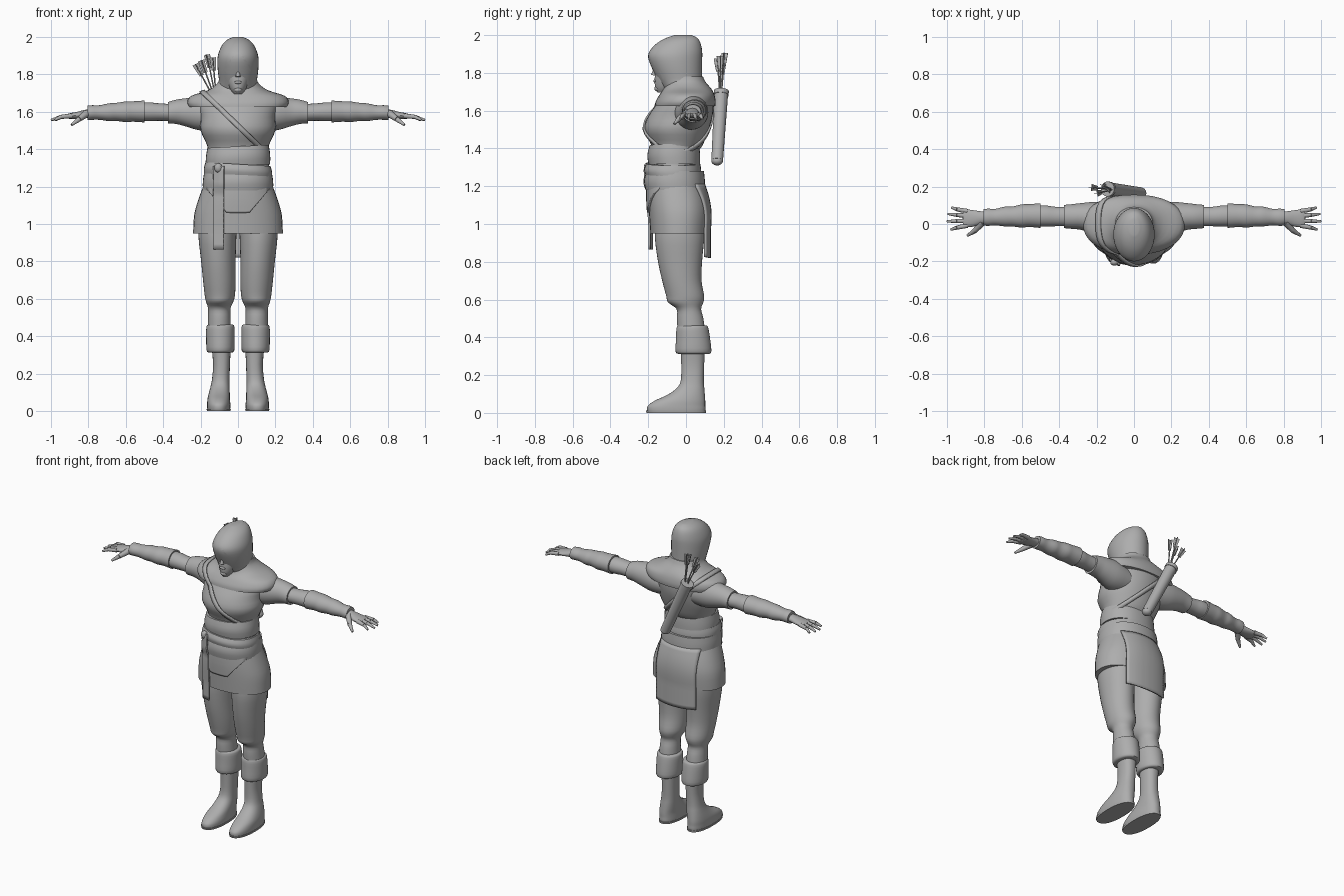
import bpy, bmesh, math
from mathutils import Vector, Matrix
from mathutils.bvhtree import BVHTree

if "Cube" in bpy.data.objects:
    bpy.data.objects.remove(bpy.data.objects["Cube"])

grey = bpy.data.materials.new("plain grey")
grey.use_nodes = True
grey.diffuse_color = (0.42, 0.42, 0.42, 1)
grey.node_tree.nodes["Principled BSDF"].inputs["Base Color"].default_value = (0.42, 0.42, 0.42, 1)


def finish(name, bm, mirror=False, thick=0, angle=40):
    bmesh.ops.recalc_face_normals(bm, faces=bm.faces)
    mesh = bpy.data.meshes.new(name)
    bm.to_mesh(mesh)
    bm.free()
    mesh.materials.append(grey)
    mesh.polygons.foreach_set("use_smooth", [True] * len(mesh.polygons))
    mesh.set_sharp_from_angle(angle=math.radians(angle))
    ob = bpy.data.objects.new(name, mesh)
    bpy.context.collection.objects.link(ob)
    if thick:
        mod = ob.modifiers.new("thickness", "SOLIDIFY")
        mod.thickness, mod.offset = thick, 0
    if mirror:
        ob.modifiers.new("mirror", "MIRROR")
    return ob


def spline(rings, steps):
    """Smoothly interpolated rings."""
    out = []
    for i in range(len(rings) - 1):
        p0, p1 = rings[max(i - 1, 0)], rings[i]
        p2, p3 = rings[i + 1], rings[min(i + 2, len(rings) - 1)]
        for s in range(steps):
            t = s / steps
            out.append([b + t * (c - a) / 2 + t * t * (2 * a - 5 * b + 4 * c - d) / 2
                        + t ** 3 * (3 * b - a - 3 * c + d) / 2
                        for a, b, c, d in zip(p0, p1, p2, p3)])
    return out + [rings[-1]]


def loft(name, rings, along="z", n=36, power=2.0, tilt=0, steps=3, **kw):
    """Rings of (height, centre, low, high, half width): low and high bound the depth."""
    bm = bmesh.new()
    loops = []
    for t, c, low, high, w in spline(rings, steps):
        mid, r = (low + high) / 2, (high - low) / 2
        loop = []
        for k in range(n):
            a = math.tau * k / n
            x, y = (math.copysign(abs(f) ** (2 / power), f) for f in (math.cos(a), math.sin(a)))
            u, v = c + w * x, mid + r * y
            co = (u, v, t + tilt * u) if along == "z" else (t, u, v)
            loop.append(bm.verts.new(co))
        loops.append(loop)
    for a, b in zip(loops, loops[1:]):
        for k in range(n):
            bm.faces.new((a[k], a[k - 1], b[k - 1], b[k]))
    bm.faces.new(loops[0])
    bm.faces.new(loops[-1])
    return finish(name, bm, **kw)


def rod(name, p, q, r1, r2, n=12, **kw):
    p, q = Vector(p), Vector(q)
    m = Matrix.Translation((p + q) / 2) @ (q - p).to_track_quat("Z", "Y").to_matrix().to_4x4()
    bm = bmesh.new()
    bmesh.ops.create_cone(bm, cap_ends=True, segments=n, radius1=r1, radius2=r2,
                          depth=(q - p).length, matrix=m)
    return finish(name, bm, **kw)


def ball(name, centre, size, **kw):
    bm = bmesh.new()
    bmesh.ops.create_uvsphere(bm, u_segments=28, v_segments=18, radius=1,
                              matrix=Matrix.Translation(centre) @ Matrix.Diagonal((*size, 1)))
    return finish(name, bm, **kw)


def tree(*obs):
    verts, polys = [], []
    for ob in obs:
        base = len(verts)
        verts += [v.co.copy() for v in ob.data.vertices]
        polys += [[base + i for i in p.vertices] for p in ob.data.polygons]
    return BVHTree.FromPolygons(verts, polys)


def panel(name, bvh, side, x0, x1, top, bottom, gap=0.006, thick=0.01):
    """Cloth laid on the front (side -1) or back (side 1), hanging free below it."""
    bm = bmesh.new()
    cols, rows = 16, 16
    grid = []
    for i in range(cols + 1):
        x, y, col = x0 + (x1 - x0) * i / cols, side * 0.1, []
        for j in range(rows + 1):
            z = top + (bottom(x) - top) * j / rows
            hit = bvh.ray_cast(Vector((x, side, z)), Vector((0, -side, 0)))[0]
            if hit:
                y = hit.y + side * gap
            col.append(bm.verts.new((x, y, z)))
        grid.append(col)
    for a, b in zip(grid, grid[1:]):
        for j in range(rows):
            bm.faces.new((a[j], b[j], b[j + 1], a[j + 1]))
    return finish(name, bm, thick=thick)


# Torso, shoulder cape and skirt
torso = loft("torso", [(1.18, 0, -.2, .09, .18), (1.28, 0, -.2, .07, .17), (1.37, 0, -.18, .06, .16),
                       (1.42, 0, -.185, .09, .165), (1.5, 0, -.22, .12, .2), (1.57, 0, -.2, .14, .2),
                       (1.63, 0, -.16, .145, .21), (1.68, 0, -.13, .14, .18), (1.73, 0, -.1, .11, .1)])
cape = loft("shoulder_cape", [(1.625, 0, -.165, .155, .262), (1.65, 0, -.16, .157, .272),
                              (1.685, 0, -.14, .15, .25), (1.715, 0, -.12, .135, .16),
                              (1.75, 0, -.11, .105, .112), (1.78, 0, -.1, .09, .1)], power=2.2)
tunic = loft("tunic_skirt", [(.95, 0, -.188, .12, .24), (1.05, 0, -.195, .125, .234),
                             (1.13, 0, -.2, .115, .212), (1.21, 0, -.2, .09, .183)], power=2.2)

# Waist wraps
sashes = []
for name, z, h, front, back, w, tilt in (("lower_sash", 1.18, .1, -.222, .1, .188, 0),
                                         ("belt", 1.26, .06, -.222, .08, .182, -.06),
                                         ("upper_sash", 1.31, .105, -.205, .075, .172, .05)):
    sashes.append(loft(name, [(z, 0, front + .008, back, w), (z + h / 2, 0, front, back, w),
                              (z + h, 0, front + .012, back - .005, w - .008)], tilt=tilt, power=2.2))

# Hanging cloth
panel("front_apron", tree(tunic), -1, -.165, .165, 1.22, lambda x: 1.06 + .12 * max(0, (abs(x) - .06) / .1))
panel("back_flap", tree(tunic), 1, -.145, .145, 1.21, lambda x: .82 + .25 * abs(x) ** 2)
panel("belt_tail", tree(tunic, *sashes), -1, -.13, -.075, 1.31, lambda x: .865, gap=.01)
ball("belt_knot", (-.105, -.205, 1.3), (.022, .018, .025))

# Strap around the chest
bvh = tree(torso, cape)
u, v = Vector((.31, 0, -.3)).normalized(), Vector((0, 1, 0))
w, mid = u.cross(v), Vector((.015, -.03, 1.51))
bm = bmesh.new()
ring = []
for k in range(64):
    d = u * math.cos(math.tau * k / 64) + v * math.sin(math.tau * k / 64)
    pair = []
    for s in (-.013, .013):
        hit = bvh.ray_cast(mid + w * s + d, -d)[0]
        pair.append(bm.verts.new((hit or mid + d * .2) + d * .006))
    ring.append(pair)
for k in range(64):
    bm.faces.new((*ring[k - 1], ring[k][1], ring[k][0]))
finish("quiver_strap", bm, thick=.009)

# Hood with a cut face opening
hood = loft("hood", [(1.69, 0, -.1, .1, .115), (1.75, 0, -.142, .086, .101), (1.82, 0, -.178, .085, .108),
                     (1.88, 0, -.2, .086, .11), (1.92, 0, -.19, .085, .102), (1.96, 0, -.15, .076, .083),
                     (1.985, 0, -.105, .06, .058), (2.0, 0, -.06, .03, .025)])
bm = bmesh.new()
bmesh.ops.create_cone(bm, cap_ends=True, segments=40, radius1=1, radius2=1, depth=1)
for vert in bm.verts:
    x, y, z = vert.co
    vert.co = (.07 * x * (1 - .25 * max(y, 0)), -.6 + z, 1.805 + .1 * y)
cutter = finish("opening_cutter", bm)
cut = hood.modifiers.new("opening", "BOOLEAN")
cut.object, cut.operation, cut.solver = cutter, "DIFFERENCE", "EXACT"
bpy.context.view_layer.objects.active = hood
bpy.ops.object.modifier_apply(modifier=cut.name)
bpy.data.objects.remove(cutter)
hood.data.set_sharp_from_angle(angle=math.radians(40))

# Face
loft("face", [(1.695, 0, -.15, -.05, .025), (1.72, 0, -.163, -.04, .042), (1.76, 0, -.166, -.03, .057),
              (1.81, 0, -.164, -.03, .064), (1.86, 0, -.17, -.03, .064), (1.9, 0, -.15, -.03, .05)])
rod("nose", (0, -.162, 1.835), (0, -.172, 1.787), .005, .013)
ball("lips", (0, -.164, 1.757), (.02, .009, .008))
ball("chin", (0, -.15, 1.717), (.022, .018, .015))
ball("eye", (.028, -.151, 1.825), (.014, .01, .007), mirror=True)
rod("brow", (.01, -.165, 1.842), (.047, -.144, 1.842), .005, .003, mirror=True)
rod("hair_lock", (.02, -.165, 1.89), (.062, -.125, 1.79), .012, .005, mirror=True)

# Arms
loft("sleeve_cap", [(.1, .02, 1.5, 1.66, .09), (.2, .03, 1.5, 1.68, .088), (.28, .04, 1.522, 1.672, .072),
                    (.33, .04, 1.535, 1.665, .066), (.375, .04, 1.538, 1.652, .062)], along="x", mirror=True)
loft("upper_sleeve", [(.34, .04, 1.55, 1.64, .052), (.42, .04, 1.552, 1.645, .052),
                      (.47, .043, 1.55, 1.65, .056), (.52, .043, 1.55, 1.65, .055)], along="x", mirror=True)
loft("gauntlet", [(.5, .045, 1.543, 1.66, .066), (.56, .045, 1.547, 1.656, .061), (.6, .043, 1.545, 1.655, .062),
                  (.65, .04, 1.551, 1.648, .053), (.69, .04, 1.55, 1.645, .053), (.74, .037, 1.557, 1.635, .044),
                  (.78, .036, 1.557, 1.635, .046), (.805, .036, 1.555, 1.632, .043)], along="x", mirror=True)
loft("hand", [(.77, .035, 1.57, 1.62, .032), (.82, .033, 1.565, 1.61, .035), (.86, .03, 1.562, 1.6, .044),
              (.9, .03, 1.562, 1.592, .048), (.915, .03, 1.568, 1.586, .044)], along="x", n=20, mirror=True)
for name, root, tip, length in (("little", .068, .088, .975), ("ring", .043, .054, .995),
                                ("middle", .017, .014, 1.0), ("index", -.008, -.03, .98)):
    knuckle = (.945, (root + tip) / 2, 1.573)
    rod(name + "_finger_base", (.89, root, 1.578), knuckle, .013, .011, mirror=True)
    rod(name + "_finger_tip", knuckle, (length, tip, 1.556), .011, .006, mirror=True)
rod("thumb_base", (.81, .01, 1.59), (.85, -.035, 1.56), .02, .014, mirror=True)
rod("thumb_tip", (.85, -.035, 1.56), (.89, -.062, 1.53), .014, .007, mirror=True)

# Legs and boots
loft("trouser_leg", [(1.02, .105, -.16, .1, .1), (.93, .11, -.165, .097, .101), (.8, .105, -.148, .085, .092),
                     (.7, .1, -.126, .082, .087), (.62, .097, -.105, .096, .081), (.585, .098, -.095, .092, .073),
                     (.55, .1, -.05, .08, .06), (.5, .1, -.048, .092, .06), (.44, .1, -.045, .1, .062)],
     mirror=True)
loft("boot_cuff", [(.312, .094, -.04, .12, .062), (.325, .094, -.055, .134, .074), (.39, .094, -.053, .128, .076),
                   (.45, .094, -.05, .118, .075), (.462, .094, -.04, .11, .066)], mirror=True)
loft("boot", [(.35, .09, -.028, .1, .052), (.25, .088, -.025, .096, .045), (.17, .092, -.028, .094, .047),
              (.13, .096, -.05, .097, .051), (.095, .1, -.1, .1, .056), (.065, .103, -.165, .102, .06),
              (.04, .103, -.2, .102, .062), (.02, .103, -.207, .103, .062), (0, .103, -.203, .1, .06)],
     power=2.3, mirror=True)
loft("boot_sole", [(0, .103, -.208, .105, .063), (.012, .103, -.212, .107, .065)], power=2.3, steps=1, mirror=True)

# Quiver and arrows
low, high = Vector((.035, .165, 1.335)), Vector((-.14, .187, 1.7))
axis = (high - low).normalized()
rod("quiver", low, high, .031, .037, 24)
ball("quiver_base", low, (.031, .031, .025))
rod("quiver_rim", high - axis * .02, high + axis * .004, .04, .04, 24)
for i, end in enumerate(((-.225, .195, 1.85), (-.195, .165, 1.87), (-.165, .205, 1.9), (-.135, .18, 1.885))):
    end = Vector(end)
    root = high + (end - high) * Vector((.2, .8, 0)).x - axis * .05
    rod(f"arrow_shaft_{i}", root, end, .004, .004, 8)
    m = (end - root).to_track_quat("Z", "Y").to_matrix().to_4x4()
    bm = bmesh.new()
    for turn in (0, math.pi / 2):
        made = bmesh.ops.create_cube(bm, size=1)["verts"]
        for vert in made:
            x, y, z = vert.co
            vert.co = (x * .036, y * .003, z * .07 + abs(x) * .03)
            vert.co.x *= 1 if z > 0 else .6
        place = Matrix.Translation(end - (end - root).normalized() * .045) @ m @ Matrix.Rotation(turn, 4, "Z")
        bmesh.ops.transform(bm, matrix=place, verts=made)
    finish(f"arrow_feathers_{i}", bm)
